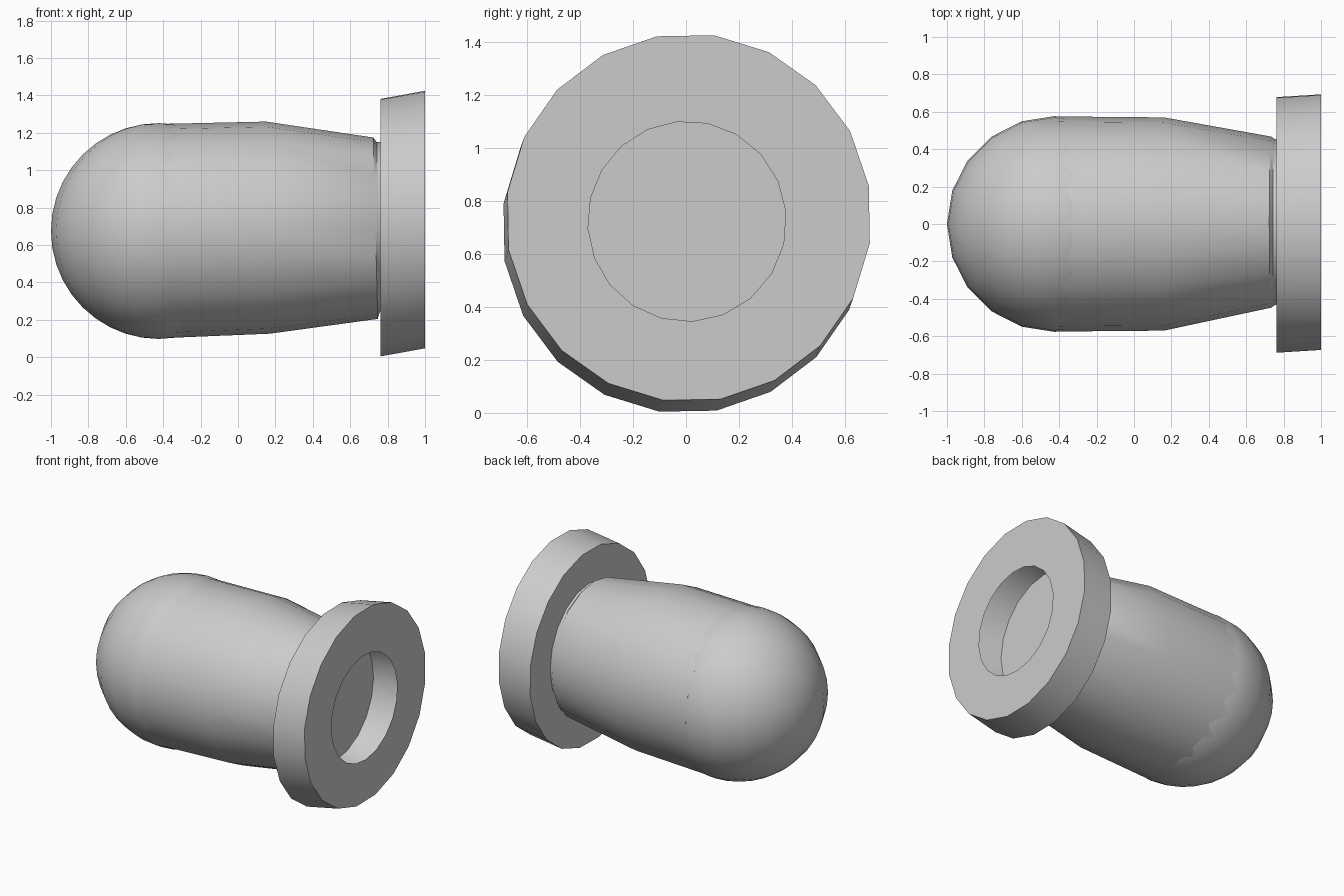
import bpy, bmesh
from math import sin, cos, radians, tau

if "Cube" in bpy.data.objects:
    bpy.data.objects.remove(bpy.data.objects["Cube"])

SIDES = 20


def loft(name, rings, cap_start=False, cap_end=False, closed=False, angle=30):
    """Skin rings along x: (x, centre y, centre z, y radius, z radius, tilt, phase)."""
    bm = bmesh.new()
    loops = []
    for x, cy, cz, ry, rz, tilt, phase in rings:
        loop = []
        for i in range(SIDES):
            a = tau * i / SIDES + radians(phase)
            loop.append(bm.verts.new((x - tilt * sin(a), cy + ry * cos(a), cz + rz * sin(a))))
        loops.append(loop)
    pairs = list(zip(loops, loops[1:]))
    if closed:
        pairs.append((loops[-1], loops[0]))
    for a, b in pairs:
        for i in range(SIDES):
            j = (i + 1) % SIDES
            bm.faces.new((a[i], a[j], b[j], b[i]))
    if cap_start:
        bm.faces.new(loops[0])
    if cap_end:
        bm.faces.new(loops[-1])
    bmesh.ops.recalc_face_normals(bm, faces=bm.faces)
    mesh = bpy.data.meshes.new(name)
    bm.to_mesh(mesh)
    bm.free()
    ob = bpy.data.objects.new(name, mesh)
    bpy.context.collection.objects.link(ob)
    smooth(ob, angle)
    return ob


def smooth(ob, angle):
    bpy.ops.object.select_all(action='DESELECT')
    ob.select_set(True)
    bpy.context.view_layer.objects.active = ob
    bpy.ops.object.shade_smooth_by_angle(angle=radians(angle))


# Rounded closed end: sphere with 20 sides around z
bpy.ops.mesh.primitive_uv_sphere_add(segments=SIDES, ring_count=20, radius=0.577,
                                     location=(-0.423, 0, 0.675))
dome = bpy.context.object
dome.name = "dome_end"
smooth(dome, 30)

# Tapered barrel with a slightly tilted end and a short neck
loft("barrel", [
    (-0.40, 0.00, 0.675, 0.575, 0.573, -0.01, 0),
    (0.16, 0.00, 0.693, 0.570, 0.567, 0.01, 0),
    (0.735, 0.01, 0.690, 0.457, 0.485, 0.012, 0),
    (0.75, 0.01, 0.695, 0.445, 0.455, 0.008, 0),
    (0.765, 0.01, 0.700, 0.440, 0.450, 0.0, 0),
], cap_start=True, cap_end=True)

# Sheared flange ring with a tapered recess and a flat floor
loft("flange", [
    (0.768, 0.008, 0.715, 0.432, 0.437, 0, 90),
    (1.00, 0.00, 0.715, 0.485, 0.490, 0, 90),
    (1.00, 0.010, 0.736, 0.690, 0.695, 0, 10),
    (0.762, -0.005, 0.693, 0.690, 0.695, 0, 10),
    (0.762, 0.008, 0.710, 0.432, 0.437, 0, 90),
], cap_start=True, cap_end=True)
